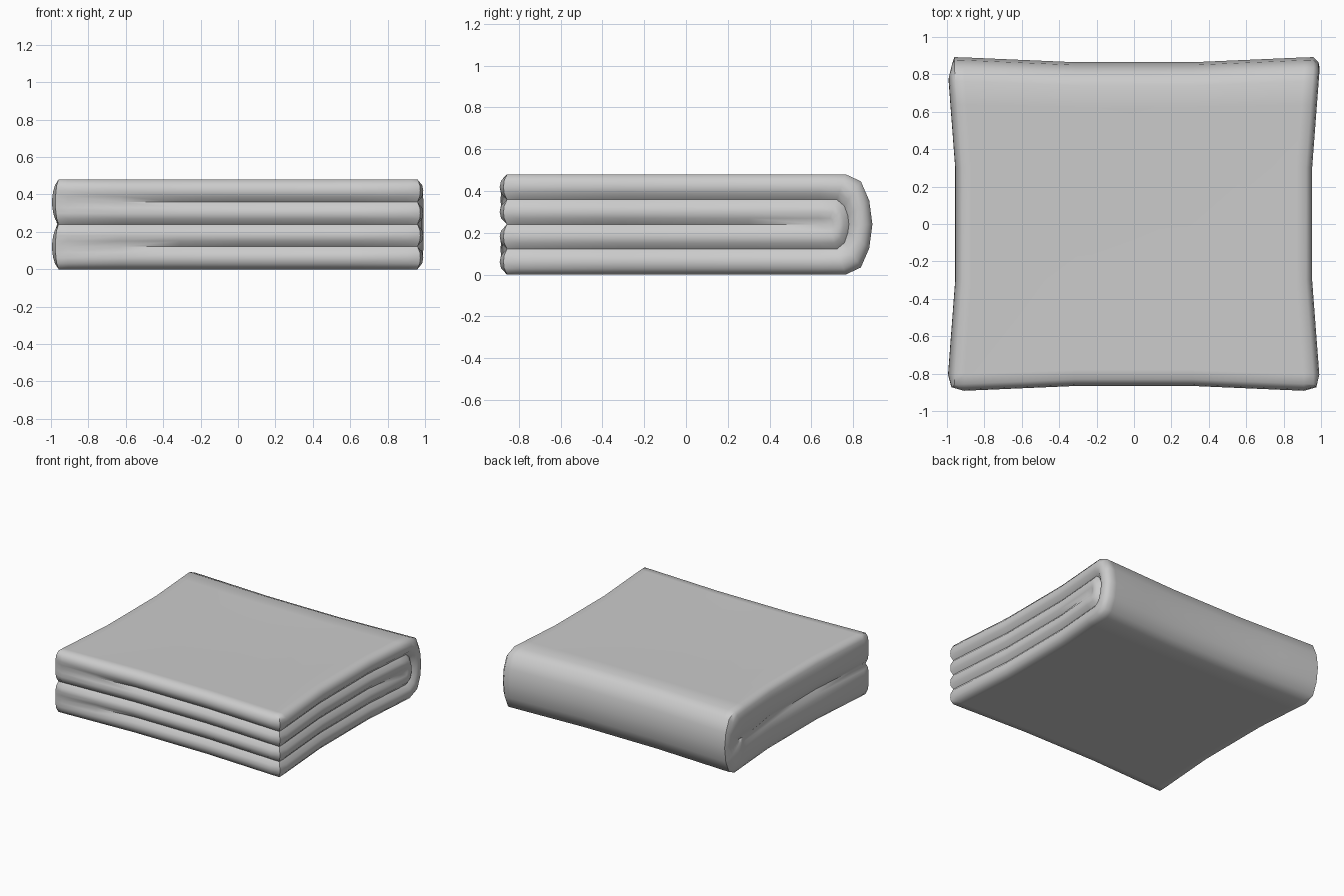
import bpy, bmesh, math

cube = bpy.data.objects.get("Cube")
if cube:
    bpy.data.objects.remove(cube, do_unlink=True)

MID = 0.242      # height of the middle seam
BULGE = 0.036    # how far each rounded edge swells
LEVELS = 8       # steps through the doubled cloth

fabric = bpy.data.materials.new("grey_fabric")
fabric.use_nodes = True
grey = (0.6, 0.6, 0.6, 1)
fabric.diffuse_color = grey
fabric.node_tree.nodes["Principled BSDF"].inputs["Base Color"].default_value = grey


def clamp(v):
    return max(0.0, min(1.0, v))


def mix(a, b, t):
    return tuple(p + (q - p) * t for p, q in zip(a, b))


def swell(t, lobes):
    return abs(math.sin(math.pi * t * lobes)) ** 0.6


# Upper half of the fold: outer, middle and inner points (y, height over seam)
upper = [((y, 0.233), (y, 0.115), (y, 0)) for y in (-0.83, -0.78, -0.3, 0.3, 0.62)]
bend = [((0.74, 0.233), (0.70, 0.115)), ((0.81, 0.2), (0.735, 0.085)),
        ((0.85, 0.11), (0.75, 0.04)), ((0.865, 0), (0.755, 0))]
upper += [(o, m, (0.66, 0)) for o, m in bend]
lower = [tuple((y, -h) for y, h in s) for s in reversed(upper[:-1])]
stations = upper + lower
columns = [-0.92, -0.87, -0.6, -0.3, 0, 0.3, 0.6, 0.87, 0.92]
LAST_I, LAST_J = len(columns) - 1, len(stations) - 1


def place(i, j, k):
    t = k / LEVELS
    outer, middle, inner = stations[j]
    y, h = mix(outer, middle, 2 * t) if t < 0.5 else mix(middle, inner, 2 * t - 1)
    x = columns[i]
    side, front = i in (0, LAST_I), j in (0, LAST_J)
    soft = 0.45 if side and front else 1
    # Edges flare outwards towards the corners
    flare_x = clamp((abs(y) - 0.3) / 0.5)
    flare_y = clamp((abs(x) - 0.3) / 0.6)
    grow = 0.04 * flare_x
    if side:
        fade = 0.5 * clamp((y - 0.3) / 0.35) if t > 0.5 else 0
        if i == 0:
            amount = max(swell(t, 1), fade) * (0.25 + 0.75 * clamp(abs(outer[1]) / 0.2))
        else:
            amount = max(swell(t, 2), fade) * 0.9
        grow += BULGE * amount * soft
    new_x = x + math.copysign(grow * min(1, abs(x) / 0.9), x)
    # Front layers swell separately, merging towards the folded left edge
    new_y = y + math.copysign(0.027 * flare_y * clamp((abs(y) - 0.3) / 0.5), y)
    if front:
        merge = clamp((-0.3 - x) / 0.65)
        new_y -= BULGE * max(swell(t, 2), merge * swell(t, 1)) * soft
    return new_x, new_y, MID + h * (1 + 0.03 * max(flare_x, flare_y))


# Folded blanket: doubled cloth bent in half around the back
bm = bmesh.new()
grid = {}


def vert(i, j, k):
    if (i, j, k) not in grid:
        grid[i, j, k] = bm.verts.new(place(i, j, k))
    return grid[i, j, k]


def patch(point, a_count, b_count):
    for a in range(a_count):
        for b in range(b_count):
            bm.faces.new([point(a, b), point(a + 1, b),
                          point(a + 1, b + 1), point(a, b + 1)])


patch(lambda a, b: vert(a, b, 0), LAST_I, LAST_J)
for end in (0, LAST_I):
    patch(lambda a, b: vert(end, a, b), LAST_J, LEVELS)
for end in (0, LAST_J):
    patch(lambda a, b: vert(a, end, b), LAST_I, LEVELS)

# Close the middle seam and rest it on the floor
bmesh.ops.remove_doubles(bm, verts=bm.verts, dist=0.0005)
bmesh.ops.recalc_face_normals(bm, faces=bm.faces)
floor = min(v.co.z for v in bm.verts)
for v in bm.verts:
    v.co.z -= floor

mesh = bpy.data.meshes.new("folded_blanket")
bm.to_mesh(mesh)
bm.free()
mesh.materials.append(fabric)
blanket = bpy.data.objects.new("folded_blanket", mesh)
bpy.context.collection.objects.link(blanket)

bpy.ops.object.select_all(action="DESELECT")
blanket.select_set(True)
bpy.context.view_layer.objects.active = blanket
bpy.ops.object.shade_smooth_by_angle(angle=math.radians(60))
